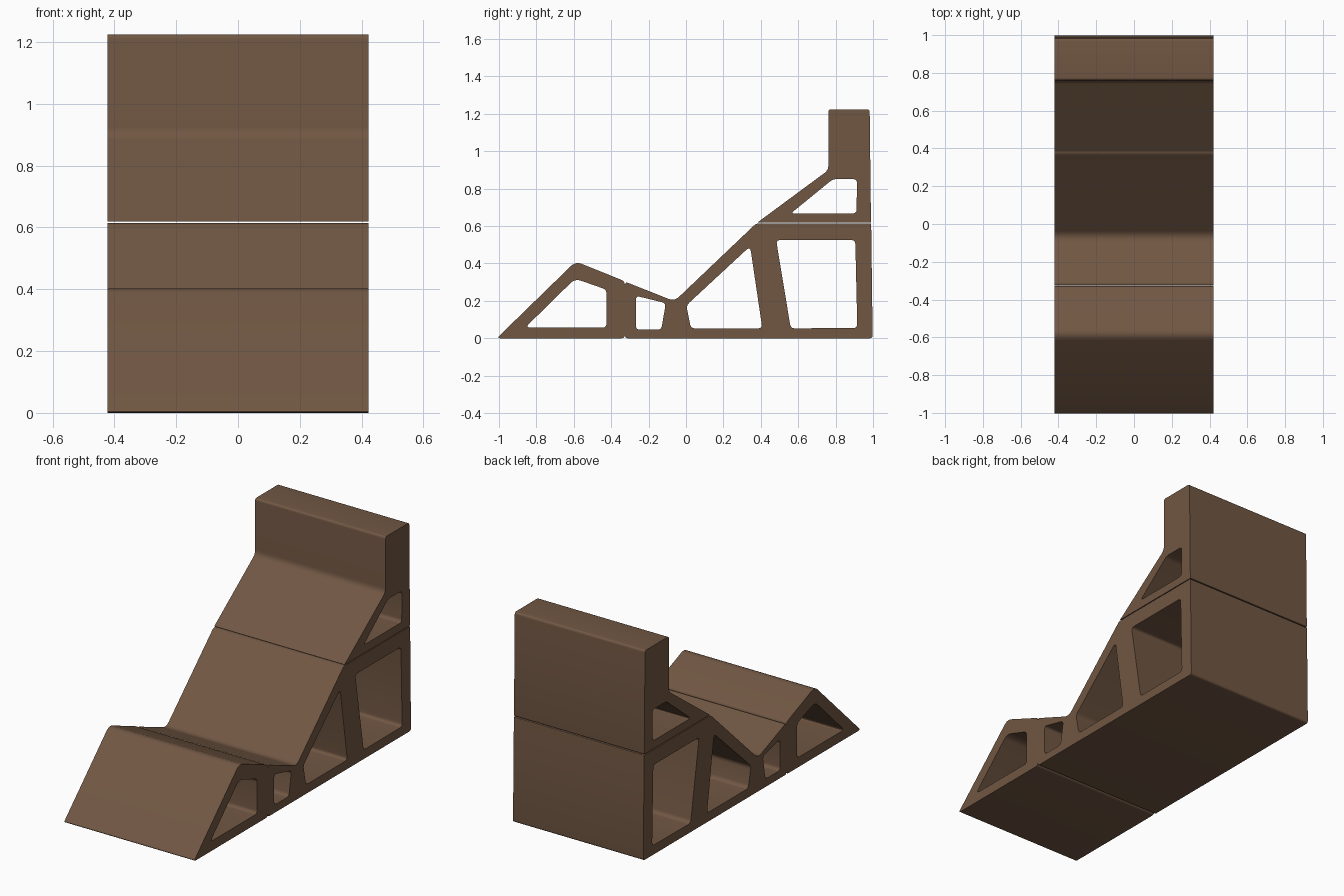
import bpy
from mathutils import Vector, Matrix

if "Cube" in bpy.data.objects:
    bpy.data.objects.remove(bpy.data.objects["Cube"])

HALF_WIDTH = 0.422

brown = bpy.data.materials.new("brown")
brown.diffuse_color = (0.165, 0.095, 0.056, 1)
brown.use_nodes = True
brown.node_tree.nodes["Principled BSDF"].inputs["Base Color"].default_value = brown.diffuse_color


def rounded(corners, steps=5):
    """Corners are (y, z, radius); returns the outline with filleted corners."""
    out = []
    n = len(corners)
    for i, (y, z, r) in enumerate(corners):
        p = Vector((y, z))
        a = (Vector(corners[i - 1][:2]) - p).normalized()
        b = (Vector(corners[(i + 1) % n][:2]) - p).normalized()
        p0, p1 = p + a * r, p + b * r
        for k in range(steps + 1):
            t = k / steps
            out.append(p0 * (1 - t) ** 2 + p * 2 * t * (1 - t) + p1 * t * t)
    return out


def slab(name, outline, *holes):
    """Side profile with openings, extruded across the full width."""
    curve = bpy.data.curves.new(name, 'CURVE')
    curve.dimensions = '2D'
    curve.fill_mode = 'BOTH'
    curve.extrude = HALF_WIDTH
    for loop in (outline,) + holes:
        pts = rounded(loop)
        s = curve.splines.new('POLY')
        s.points.add(len(pts) - 1)
        for sp, p in zip(s.points, pts):
            sp.co = (p.x, p.y, 0, 1)
        s.use_cyclic_u = True
    curve.materials.append(brown)
    ob = bpy.data.objects.new(name, curve)
    bpy.context.collection.objects.link(ob)
    # profile plane to YZ, extrusion along X
    ob.matrix_world = Matrix(((0, 0, 1, 0), (1, 0, 0, 0), (0, 1, 0, 0), (0, 0, 0, 1)))
    bpy.ops.object.select_all(action='DESELECT')
    ob.select_set(True)
    bpy.context.view_layer.objects.active = ob
    bpy.ops.object.convert(target='MESH')
    bpy.ops.object.transform_apply(location=False, rotation=True, scale=False)
    bpy.ops.object.shade_smooth_by_angle(angle=0.6)


R = 0.022
# leg rest wedge
slab("front_wedge",
     [(-1.012, 0, .02), (-.327, 0, .02), (-.327, .305, .02), (-.59, .411, .035)],
     [(-.86, .057, .03), (-.425, .057, R), (-.425, .260, R), (-.593, .319, .035)])
# seat base
slab("seat_base",
     [(-.326, 0, .015), (.998, 0, .015), (.990, .614, .004), (.375, .614, .015),
      (-.062, .198, .035), (-.326, .303, .02)],
     [(-.268, .046, R), (-.132, .046, R), (-.108, .188, R), (-.268, .227, R)],
     [(.026, .053, R), (.408, .053, R), (.343, .492, .03), (.002, .176, R)],
     [(.560, .053, R), (.916, .055, R), (.905, .525, R), (.482, .525, R)])
# back rest
slab("back_rest",
     [(.382, .619, .004), (.989, .619, .004), (.982, 1.224, .015), (.761, 1.224, .015), (.761, .899, .025)],
     [(.560, .667, .02), (.912, .667, R), (.914, .851, R), (.785, .851, R)])
